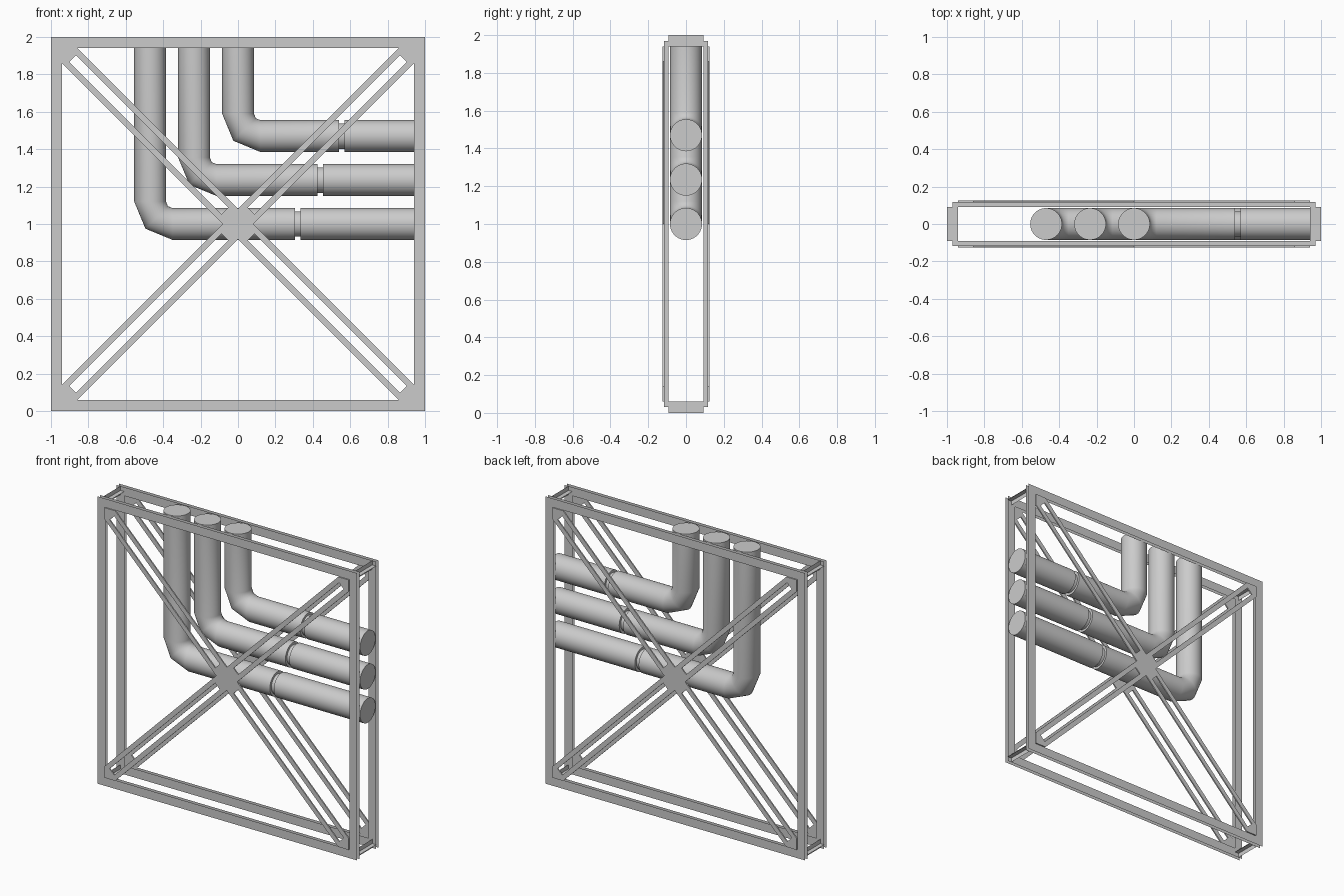
import bpy, bmesh
from math import sin, cos, pi, radians
from mathutils import Vector

if "Cube" in bpy.data.objects:
    bpy.data.objects.remove(bpy.data.objects["Cube"])


def finish(name, bm, recalc=True):
    if recalc:
        bmesh.ops.recalc_face_normals(bm, faces=bm.faces)
    me = bpy.data.meshes.new(name)
    bm.to_mesh(me)
    bm.free()
    ob = bpy.data.objects.new(name, me)
    bpy.context.collection.objects.link(ob)
    return ob


def square(bm, h, y):
    # square loop of half-size h around the panel centre
    return [bm.verts.new((sx * h, y, 1 + sz * h))
            for sx, sz in ((-1, -1), (1, -1), (1, 1), (-1, 1))]


def bridge(bm, a, b):
    n = len(a)
    for i in range(n):
        bm.faces.new((a[i], a[(i + 1) % n], b[(i + 1) % n], b[i]))


# Square frames: sheet-metal I section (two flanges and a web)
def frame(name, s):
    bm = bmesh.new()
    for y in (0.117, 0.092):
        bridge(bm, square(bm, 1.0, s * y), square(bm, 0.94, s * y))
    bridge(bm, square(bm, 0.97, s * 0.117), square(bm, 0.97, s * 0.092))
    finish(name, bm)


# Cross brace: hub, twin bars and corner gussets
def brace(name, s):
    bm = bmesh.new()
    o, i, hub, end = 0.057, 0.025, 0.10, 1.25
    tip = 0.94 * 2 ** 0.5

    def vert(p, k):
        a = pi / 4 + k * pi / 2
        u, v = p
        return bm.verts.new((u * cos(a) - v * sin(a), s * 0.116,
                             1 + u * sin(a) + v * cos(a)))

    centre = []
    for k in range(4):
        centre += [vert(p, k) for p in
                   ((o, -o), (hub, -o), (hub, -i), (hub, i), (hub, o))]
        for m in (-1, 1):
            bm.faces.new([vert(p, k) for p in
                          ((hub, m * i), (end, m * i), (end, m * o), (hub, m * o))])
        bm.faces.new([vert(p, k) for p in
                      ((end, -o), (tip - o, -o), (tip, 0), (tip - o, o),
                       (end, o), (end, i), (end, -i))])
    bm.faces.new(centre)
    bmesh.ops.remove_doubles(bm, verts=bm.verts, dist=1e-4)
    bmesh.ops.recalc_face_normals(bm, faces=bm.faces)
    r = bmesh.ops.extrude_face_region(bm, geom=bm.faces[:], use_keep_orig=True)
    moved = [g for g in r['geom'] if isinstance(g, bmesh.types.BMVert)]
    bmesh.ops.translate(bm, verts=moved, vec=(0, s * 0.009, 0))
    finish(name, bm)


for side, s in (("front", -1), ("back", 1)):
    frame(side + "_frame", s)
    brace(side + "_cross_brace", s)

# Corner spacers joining the two frames
for sx, xn in ((-1, "left"), (1, "right")):
    for sz, zn in ((-1, "bottom"), (1, "top")):
        bm = bmesh.new()
        cx, cz = sx * 0.97, 1 + sz * 0.97
        for dx, dz in ((0.03, 0), (0, 0.03)):
            bm.faces.new([bm.verts.new((cx + m * dx, y, cz + m * dz))
                          for m, y in ((-1, -0.092), (1, -0.092),
                                       (1, 0.092), (-1, 0.092))])
        finish(f"{zn}_{xn}_spacer", bm)


# Elbow pipes with a small joint groove on the horizontal run
def pipe(name, x, z, joint):
    R, bend, n = 0.085, 0.12, 40
    c = Vector((x + bend, 0, z + bend))
    rings = [(Vector((x, 0, 2)), 0, R)]
    for a in (0, 45, 90):
        t = radians(a)
        rings.append((c + bend * Vector((-cos(t), 0, -sin(t))), t, R))
    for px, r in ((joint - 0.015, R), (joint - 0.015, R - 0.017),
                  (joint + 0.015, R - 0.017), (joint + 0.015, R), (1, R)):
        rings.append((Vector((px, 0, z)), pi / 2, r))
    bm = bmesh.new()
    loops = []
    for p, t, r in rings:
        out = Vector((-cos(t), 0, -sin(t)))
        loops.append([bm.verts.new(p + r * (cos(2 * pi * k / n) * out
                      + sin(2 * pi * k / n) * Vector((0, 1, 0))))
                      for k in range(n)])
    for a, b in zip(loops, loops[1:]):
        bridge(bm, a, b)
    bm.faces.new(loops[0])
    bm.faces.new(loops[-1])
    ob = finish(name, bm)
    bpy.ops.object.select_all(action='DESELECT')
    ob.select_set(True)
    bpy.context.view_layer.objects.active = ob
    bpy.ops.object.shade_smooth_by_angle(angle=radians(50))


pipe("outer_pipe", -0.47, 1.0, 0.32)
pipe("middle_pipe", -0.235, 1.235, 0.44)
pipe("inner_pipe", 0.0, 1.47, 0.555)
